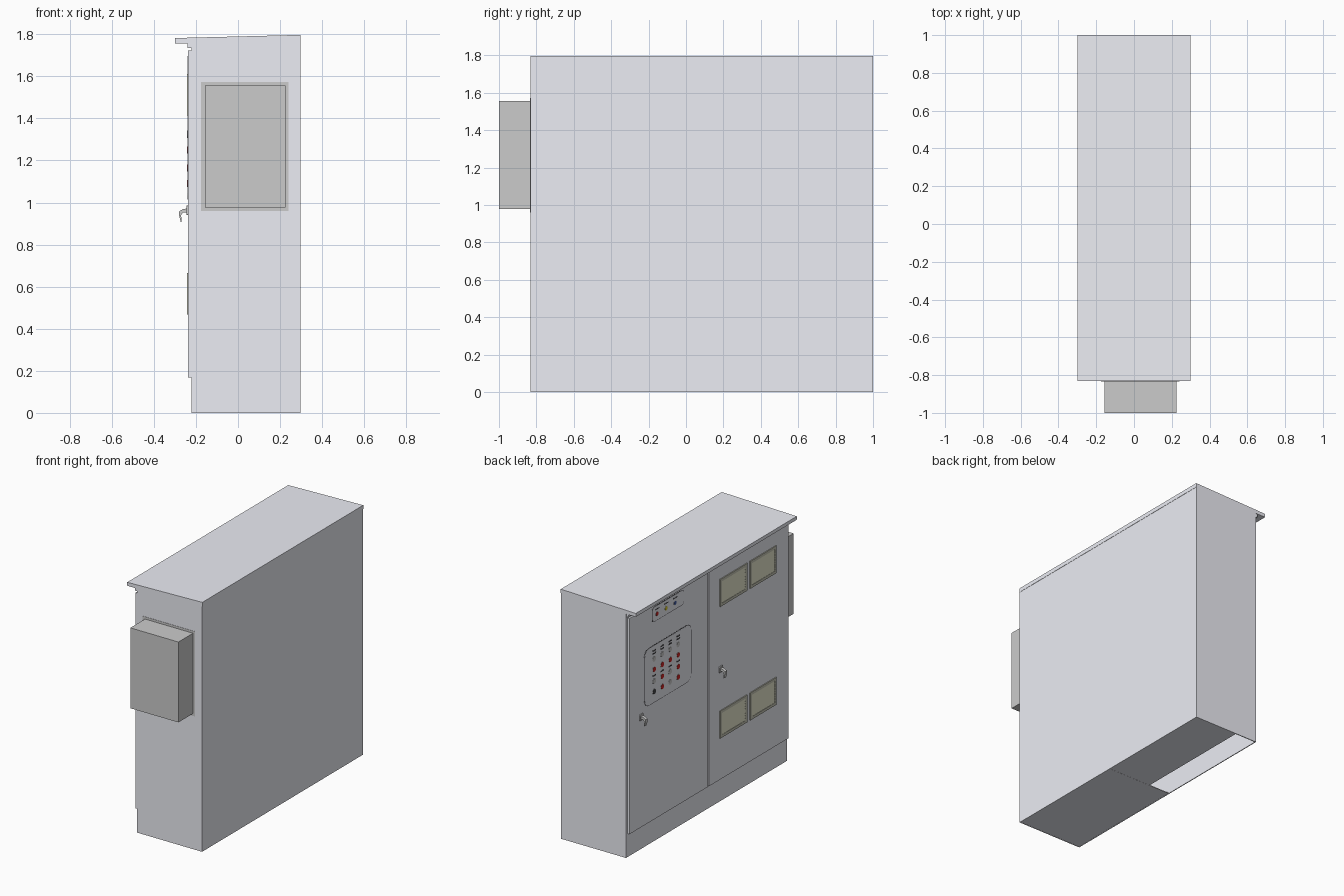
import bpy, bmesh, math

if "Cube" in bpy.data.objects:
    bpy.data.objects.remove(bpy.data.objects["Cube"])

def material(name, r, g, b):
    m = bpy.data.materials.new(name)
    m.diffuse_color = (r, g, b, 1)
    m.use_nodes = True
    m.node_tree.nodes["Principled BSDF"].inputs["Base Color"].default_value = m.diffuse_color
    return m

RED = material("red", 0.6, 0.02, 0.02)
YELLOW = material("yellow", 0.7, 0.6, 0.03)
BLUE = material("blue", 0.05, 0.1, 0.35)
DARK = material("dark", 0.06, 0.06, 0.065)
BEIGE = material("beige", 0.72, 0.72, 0.55)
FRAME = material("vent_frame_beige", 0.55, 0.55, 0.45)
PAINT = material("cabinet_paint", 0.84, 0.85, 0.91)
METAL = material("metal", 0.6, 0.6, 0.6)

def prism(name, pts, axis, lo, hi, mat=PAINT, smooth=False):
    """Extrude a profile: axis 'x' takes (y, z) points, axis 'y' takes (x, z)."""
    bm = bmesh.new()
    place = (lambda a, b, t: (t, a, b)) if axis == 'x' else (lambda a, b, t: (a, t, b))
    face = bm.faces.new([bm.verts.new(place(a, b, lo)) for a, b in pts])
    ext = bmesh.ops.extrude_face_region(bm, geom=[face])
    move = (hi - lo, 0, 0) if axis == 'x' else (0, hi - lo, 0)
    bmesh.ops.translate(bm, vec=move, verts=[v for v in ext["geom"] if isinstance(v, bmesh.types.BMVert)])
    bmesh.ops.recalc_face_normals(bm, faces=bm.faces)
    me = bpy.data.meshes.new(name)
    bm.to_mesh(me)
    bm.free()
    ob = bpy.data.objects.new(name, me)
    bpy.context.collection.objects.link(ob)
    if mat:
        me.materials.append(mat)
    if smooth:
        bpy.ops.object.select_all(action='DESELECT')
        ob.select_set(True)
        bpy.context.view_layer.objects.active = ob
        bpy.ops.object.shade_smooth_by_angle()
    return ob

def box(name, x, y, z, mat=PAINT):
    return prism(name, [(x[0], z[0]), (x[1], z[0]), (x[1], z[1]), (x[0], z[1])], 'y', y[0], y[1], mat)

def rounded(y0, y1, z0, z1, r, n=5):
    pts = []
    for cy, cz, a in ((y1 - r, z1 - r, 0), (y0 + r, z1 - r, 90), (y0 + r, z0 + r, 180), (y1 - r, z0 + r, 270)):
        for i in range(n + 1):
            t = math.radians(a + 90 * i / n)
            pts.append((cy + r * math.cos(t), cz + r * math.sin(t)))
    return pts

def disc(name, y, z, r, depth, mat=METAL, n=16):
    pts = [(y + r * math.cos(2 * math.pi * i / n), z + r * math.sin(2 * math.pi * i / n)) for i in range(n)]
    prism(name, pts, 'x', FRONT - depth, FRONT + 0.002, mat, True)

FRONT = -0.237                       # outer face of the doors
Y0, Y1, XB, XF = -0.832, 1.0, 0.298, -0.222

# hollow cabinet shell
side = [(XF, 0), (XB - 0.002, 0), (XB - 0.002, 1.785), (XF, 1.765)]
prism("side_wall_near", side, 'y', Y0, Y0 + 0.006)
prism("side_wall_far", side, 'y', Y1 - 0.006, Y1)
box("rear_wall", (XB - 0.008, XB - 0.002), (Y0, Y1), (0, 1.785))
box("door_wall", (XF, XF + 0.006), (Y0, Y1), (0, 1.765))
# floor plates, leaving the cable opening
box("floor_plate_full", (XF, XB - 0.002), (Y0, 0.1), (0.001, 0.006))
box("floor_plate_part", (-0.05, XB - 0.002), (0.101, Y1), (0.001, 0.006))
# sloping roof with front overhang and a lip at the back
prism("roof", [(-0.30, 1.757), (-0.30, 1.782), (XB, 1.797), (XB, 1.768), (-0.225, 1.757)], 'y', Y0, Y1)
box("rain_gutter", (-0.24, XF), (Y0 + 0.005, Y1 - 0.005), (1.735, 1.757))

# doors and latch handles
lever = [(-0.237, 0.972), (-0.262, 0.969), (-0.28, 0.958), (-0.28, 0.938), (-0.272, 0.908),
         (-0.267, 0.91), (-0.271, 0.94), (-0.262, 0.952), (-0.237, 0.953)]
for label, (a, b), hy in (("control", (0.088, 0.982), 0.85), ("vent", (-0.826, 0.074), -0.055)):
    box(label + "_door", (FRONT, XF), (a, b), (0.168, 1.722))
    prism(label + "_handle_plate", rounded(hy - 0.02, hy + 0.02, 0.94, 0.985, 0.008), 'x', -0.244, FRONT + 0.002, METAL)
    prism(label + "_handle_lever", lever, 'y', hy - 0.012, hy + 0.012, METAL)

# louvred vents
def vent(name, y0, y1, z0, z1):
    b = 0.02
    box(name + "_backing", (FRONT - 0.001, FRONT + 0.002), (y0 + b, y1 - b), (z0 + b, z1 - b), BEIGE)
    for part, ys, zs in (("left", (y1 - b, y1), (z0, z1)), ("right", (y0, y0 + b), (z0, z1)),
                         ("top", (y0 + b, y1 - b), (z1 - b, z1)), ("bottom", (y0 + b, y1 - b), (z0, z0 + b))):
        box(f"{name}_frame_{part}", (FRONT - 0.006, FRONT + 0.002), ys, zs, FRAME)
    n = 9
    step = (z1 - z0 - 2 * b) / n
    for i in range(n):
        z = z0 + b + i * step
        prism(f"{name}_slat_{i + 1}", [(FRONT, z), (FRONT - 0.005, z + 0.001), (FRONT - 0.002, z + step * 0.98),
                                       (FRONT, z + step * 0.98)], 'y', y0 + b, y1 - b, BEIGE)

for row, z in (("lower", 0.467), ("upper", 1.415)):
    vent(row + "_vent_left", -0.352, -0.045, z, z + 0.197)
    vent(row + "_vent_right", -0.685, -0.386, z, z + 0.197)

# flat panels: a thin dark seal with a painted plate on it
for name, (y0, y1, z0, z1), r in (("control_panel", (0.28, 0.815, 1.01, 1.425), 0.05),
                                  ("lamp_panel", (0.362, 0.726, 1.59, 1.70), 0.025)):
    prism(name + "_seal", rounded(y0, y1, z0, z1, r), 'x', FRONT - 0.001, FRONT + 0.002, DARK)
    e = 0.004
    prism(name + "_plate", rounded(y0 + e, y1 - e, z0 + e, z1 - e, r - e), 'x', FRONT - 0.002, FRONT + 0.002)

# indicator lamps
for i, (y, m) in enumerate(((0.67, RED), (0.567, YELLOW), (0.465, BLUE))):
    disc(f"lamp_ring_{i + 1}", y, 1.638, 0.017, 0.003)
    disc(f"lamp_{i + 1}", y, 1.638, 0.014, 0.004, m)
    box(f"lamp_tag_{i + 1}", (FRONT - 0.003, FRONT), (y - 0.025, y + 0.025), (1.67, 1.677), DARK)

# push buttons in four columns with blank tags
rows = ((1.325, (METAL,) * 4), (1.25, (RED,) * 4),
        (1.165, (METAL, RED, METAL, RED)), (1.09, (DARK, RED, METAL, RED)))
for r, (z, mats) in enumerate(rows):
    for c, m in enumerate(mats):
        y = 0.703 - 0.091 * c
        disc(f"button_ring_{r + 1}_{c + 1}", y, z, 0.02, 0.003)
        disc(f"button_{r + 1}_{c + 1}", y, z, 0.017, 0.005, m)
for z in (1.385, 1.365, 1.205):
    for c in range(4):
        y = 0.703 - 0.091 * c
        box(f"button_tag_{int(z * 1000)}_{c + 1}", (FRONT - 0.003, FRONT), (y - 0.02, y + 0.02), (z - 0.005, z + 0.005), DARK)

# cooling unit on the side wall
box("cooler_flange", (-0.175, 0.24), (Y0 - 0.002, Y0), (0.96, 1.572), None)
box("cooler_box", (-0.157, 0.225), (-1.0, Y0 - 0.002), (0.977, 1.556), None)
